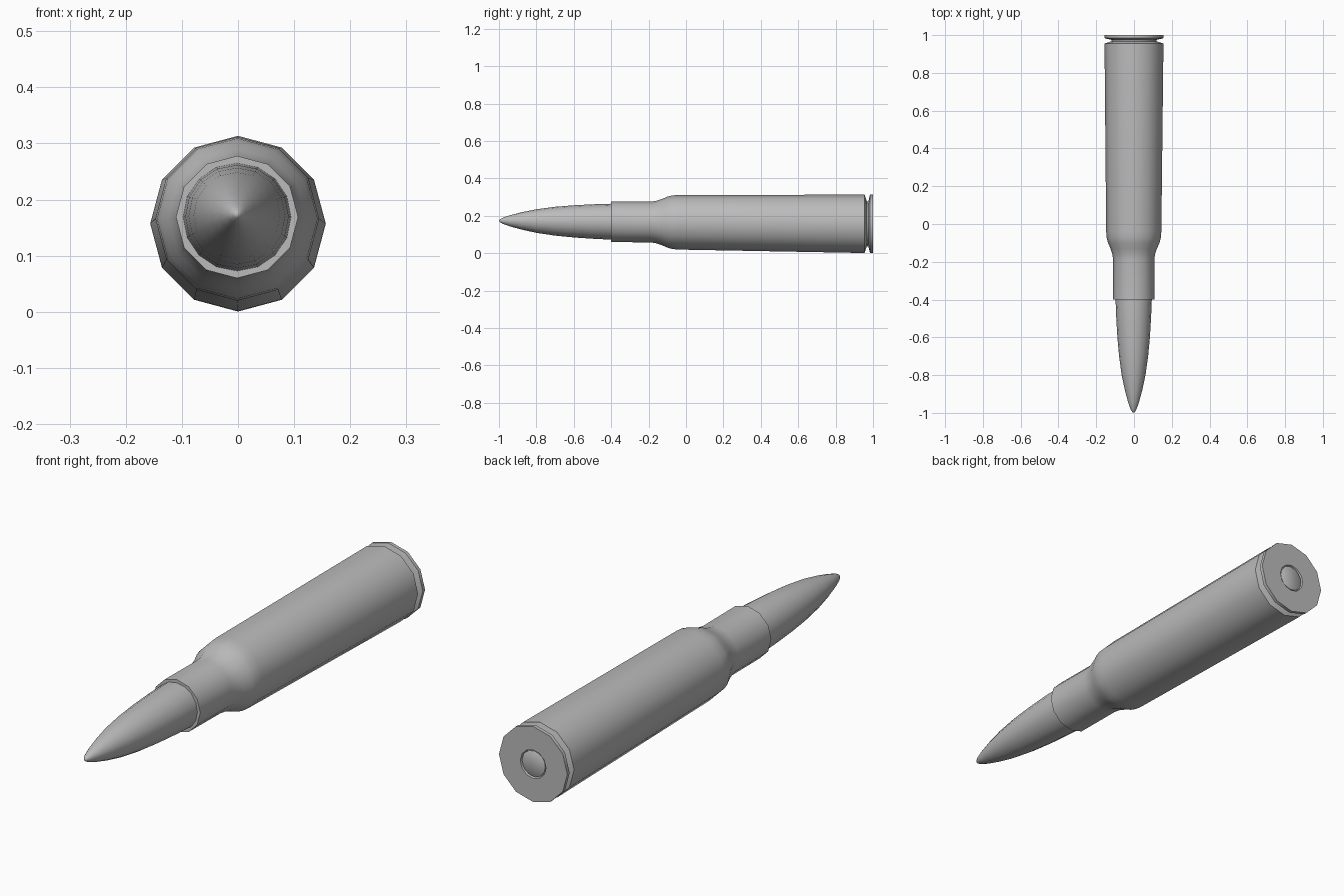
import bpy, bmesh, math

cube = bpy.data.objects.get("Cube")
if cube:
    bpy.data.objects.remove(cube, do_unlink=True)

grey = bpy.data.materials.new("plain_grey")
grey.use_nodes = True
colour = (0.5, 0.5, 0.5, 1)
grey.diffuse_color = colour
grey.node_tree.nodes["Principled BSDF"].inputs["Base Color"].default_value = colour


def axis(y):
    """Centre line, leaning very slightly up and sideways towards the tip."""
    return 0.0012 * (y - 1), 0.157 + 0.0085 * (1 - y)


def lathe(name, profile, sides):
    """Spin (y, radius) points around the centre line, capping open ends."""
    bm = bmesh.new()
    rings = []
    for y, r in profile:
        cx, cz = axis(y)
        if r == 0:
            rings.append([bm.verts.new((cx, y, cz))] * sides)
            continue
        angles = [2 * math.pi * i / sides for i in range(sides)]
        rings.append([bm.verts.new((cx + r * math.sin(a), y, cz + r * math.cos(a)))
                      for a in angles])
    for a, b in zip(rings, rings[1:]):
        for i in range(sides):
            j = (i + 1) % sides
            corners = list(dict.fromkeys((a[i], a[j], b[j], b[i])))
            bm.faces.new(corners)
    for ring in (rings[0], rings[-1]):
        if ring[0] is not ring[1]:
            bm.faces.new(ring)
    bmesh.ops.recalc_face_normals(bm, faces=bm.faces)
    mesh = bpy.data.meshes.new(name)
    bm.to_mesh(mesh)
    bm.free()
    mesh.materials.append(grey)
    obj = bpy.data.objects.new(name, mesh)
    bpy.context.collection.objects.link(obj)
    bpy.ops.object.select_all(action="DESELECT")
    obj.select_set(True)
    bpy.context.view_layer.objects.active = obj
    bpy.ops.object.shade_smooth_by_angle(angle=math.radians(40))
    return obj


# Casing: neck, rounded shoulder, tapered body, extractor groove, rim, primer pocket
lathe("casing", [
    (-0.4, 0.109), (-0.19, 0.109), (-0.16, 0.113), (-0.13, 0.123),
    (-0.1, 0.136), (-0.075, 0.143), (-0.04, 0.146), (0.955, 0.156),
    (0.967, 0.12), (0.975, 0.12), (0.982, 0.15), (0.985, 0.1565),
    (1.0, 0.1565), (1.0, 0.059), (0.992, 0.056)], 12)

# Primer disc set in the base
lathe("primer", [(0.985, 0.053), (0.996, 0.053), (0.999, 0.049)], 16)

# Pointed bullet with a small rounded tip
lathe("bullet", [
    (-0.38, 0.096), (-0.4, 0.096), (-0.5, 0.092), (-0.6, 0.086),
    (-0.7, 0.077), (-0.8, 0.063), (-0.88, 0.046), (-0.94, 0.03),
    (-0.98, 0.016), (-0.995, 0.007), (-1.0, 0)], 16)
